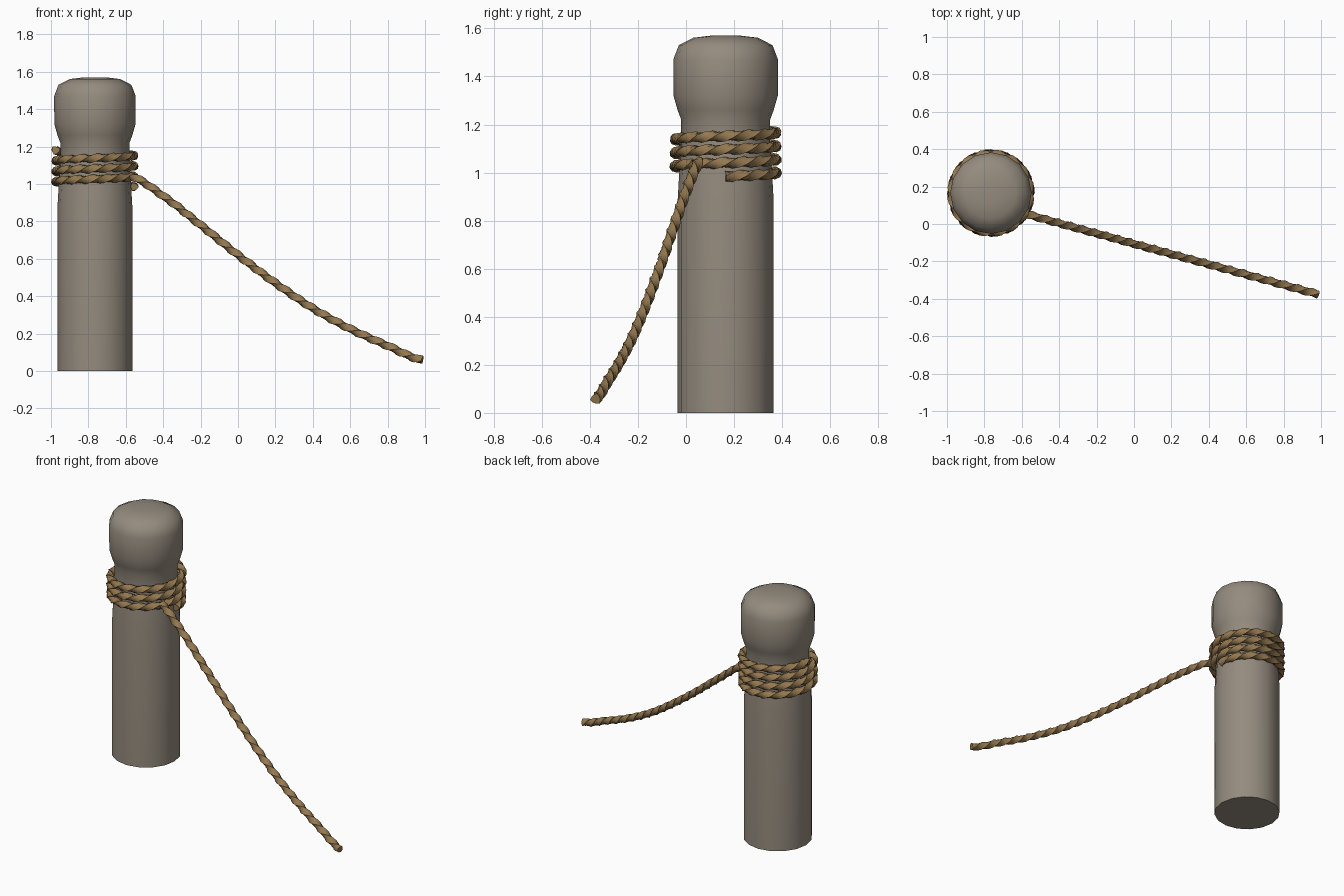
import bpy, bmesh, math
from mathutils import Vector

cube = bpy.data.objects.get("Cube")
if cube:
    bpy.data.objects.remove(cube, do_unlink=True)

CENTRE = Vector((-0.765, 0.165, 0))
UP = Vector((0, 0, 1))


def material(name, colour):
    m = bpy.data.materials.new(name)
    m.use_nodes = True
    m.diffuse_color = colour
    bsdf = next(n for n in m.node_tree.nodes if n.type == 'BSDF_PRINCIPLED')
    bsdf.inputs["Base Color"].default_value = colour
    return m


wood = material("weathered wood", (0.30, 0.26, 0.21, 1))
hemp = material("hemp rope", (0.30, 0.19, 0.08, 1))


def skin(name, rings, mat, angle):
    """Join rings of points into a capped tube."""
    bm = bmesh.new()
    loops = [[bm.verts.new(p) for p in ring] for ring in rings]
    n = len(loops[0])
    for a, b in zip(loops, loops[1:]):
        for i in range(n):
            j = (i + 1) % n
            bm.faces.new((a[i], a[j], b[j], b[i]))
    bm.faces.new(loops[0][::-1])
    bm.faces.new(loops[-1])
    bmesh.ops.recalc_face_normals(bm, faces=bm.faces)
    mesh = bpy.data.meshes.new(name)
    bm.to_mesh(mesh)
    bm.free()
    mesh.materials.append(mat)
    obj = bpy.data.objects.new(name, mesh)
    bpy.context.collection.objects.link(obj)
    bpy.ops.object.select_all(action='DESELECT')
    obj.select_set(True)
    bpy.context.view_layer.objects.active = obj
    bpy.ops.object.shade_smooth_by_angle(angle=math.radians(angle))
    return obj


def rope(name, path, sides=9, radius=0.0215, lobe=0.0035, twist=0.25):
    """Sweep a twisted three-strand section along a path."""
    rings, travelled = [], 0
    for k, p in enumerate(path):
        before, after = path[max(k - 1, 0)], path[min(k + 1, len(path) - 1)]
        along = (after - before).normalized()
        side = along.cross(UP).normalized()
        over = side.cross(along)
        if k:
            travelled += (p - before).length
        turn = math.tau * travelled / twist
        ring = []
        for i in range(sides):
            t = math.tau * i / sides
            r = radius + lobe * math.cos(3 * t)
            ring.append(p + r * (side * math.cos(t + turn) + over * math.sin(t + turn)))
        rings.append(ring)
    return skin(name, rings, hemp, 60)


# Post: straight shaft, narrowed neck and rounded head
profile = [(0.2, 0), (0.2, 0.88), (0.192, 1.02), (0.185, 1.12), (0.185, 1.22),
           (0.2, 1.26), (0.217, 1.32), (0.218, 1.47), (0.195, 1.53),
           (0.135, 1.561), (0.06, 1.57)]
SIDES = 16
post_rings = [[CENTRE + Vector((r * math.cos(math.tau * i / SIDES),
                                r * math.sin(math.tau * i / SIDES), z))
               for i in range(SIDES)] for r, z in profile]
skin("post", post_rings, wood, 50)

# Rope wound three and a half times round the neck
TURNS, STEPS = 3.5, 168
coil = []
for k in range(STEPS + 1):
    f = k / STEPS
    a = math.tau * TURNS * f
    coil.append(CENTRE + Vector((0.21 * math.cos(a), 0.21 * math.sin(a), 0.985 + 0.195 * f)))
rope("rope_coil", coil)

# Loose rope end sagging to the ground
heights = [1.045, 0.935, 0.78, 0.62, 0.47, 0.335, 0.225, 0.135, 0.058]
xs = [-0.58, -0.4, -0.2, 0, 0.2, 0.4, 0.6, 0.8, 0.985]
tail = []
for k in range(len(xs) - 1):
    for s in range(10):
        f = s / 10
        x = xs[k] + (xs[k + 1] - xs[k]) * f
        # Catmull-Rom blend keeps the sag smooth
        h = [heights[min(max(k + d, 0), len(xs) - 1)] for d in (-1, 0, 1, 2)]
        z = h[1] + 0.5 * f * (h[2] - h[0] + f * (2 * h[0] - 5 * h[1] + 4 * h[2] - h[3]
                                               + f * (3 * (h[1] - h[2]) + h[3] - h[0])))
        tail.append(Vector((x, -0.105 - 0.275 * x, z)))
tail.append(Vector((xs[-1], -0.105 - 0.275 * xs[-1], heights[-1])))
rope("rope_tail", tail)
